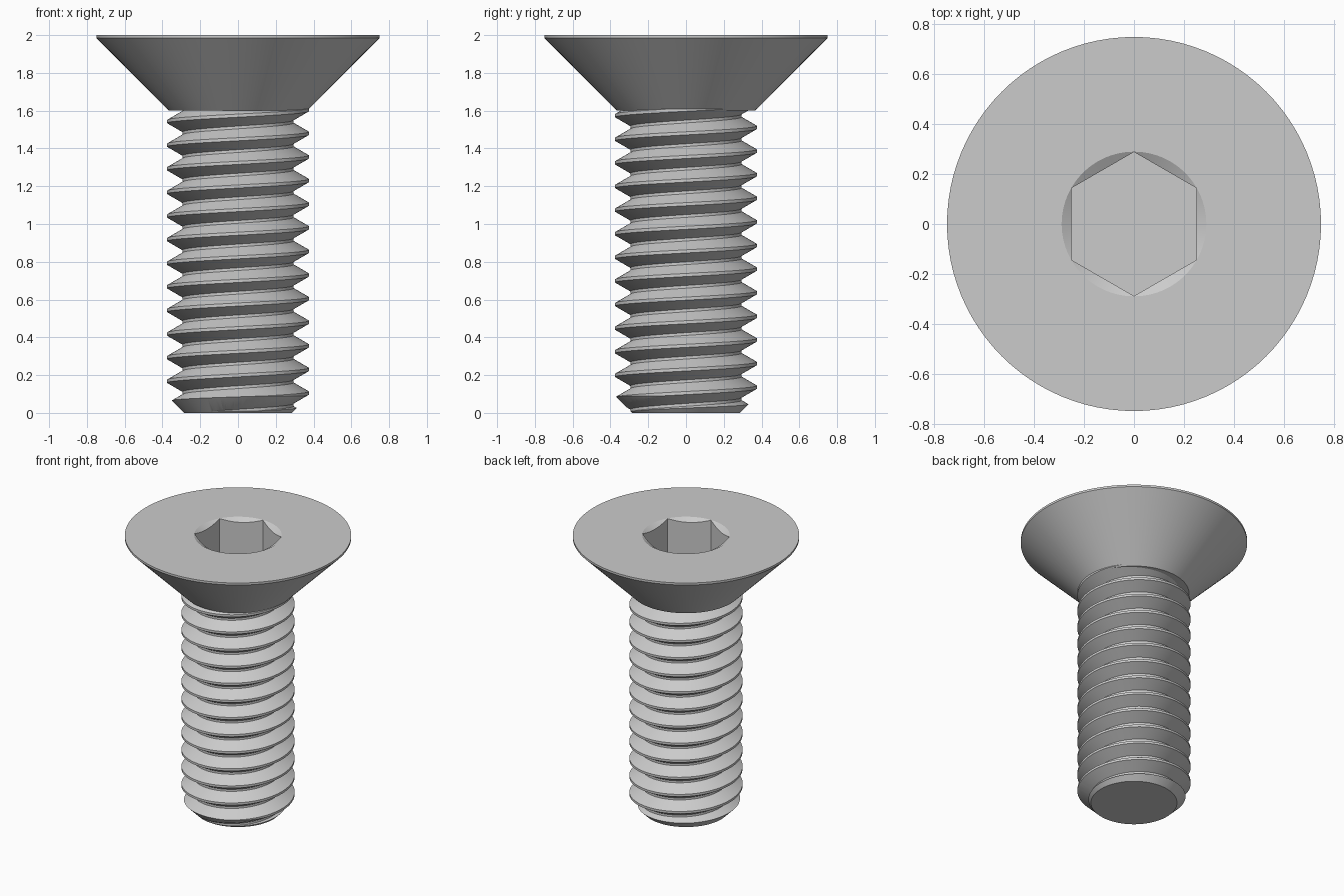
import bpy, bmesh, math

if "Cube" in bpy.data.objects:
    bpy.data.objects.remove(bpy.data.objects["Cube"], do_unlink=True)

SEG = 96
steel = bpy.data.materials.new("grey steel")
steel.use_nodes = True
colour = (0.6, 0.6, 0.6, 1)
steel.diffuse_color = colour
steel.node_tree.nodes["Principled BSDF"].inputs["Base Color"].default_value = colour


def make_object(name, bm):
    bmesh.ops.recalc_face_normals(bm, faces=bm.faces)
    mesh = bpy.data.meshes.new(name)
    bm.to_mesh(mesh)
    bm.free()
    mesh.materials.append(steel)
    obj = bpy.data.objects.new(name, mesh)
    bpy.context.collection.objects.link(obj)
    return obj


def lathe(name, profile, sides=SEG, turn=0.0):
    """Closed solid of revolution from (radius, height) pairs."""
    bm = bmesh.new()
    rings = []
    for r, z in profile:
        angles = [turn + math.tau * i / sides for i in range(sides)]
        rings.append([bm.verts.new((r * math.cos(a), r * math.sin(a), z)) for a in angles])
    for low, high in zip(rings, rings[1:]):
        for i in range(sides):
            j = (i + 1) % sides
            bm.faces.new((low[i], low[j], high[j], high[i]))
    bm.faces.new(rings[0])
    bm.faces.new(rings[-1])
    return make_object(name, bm)


def cut(obj, cutter, operation):
    """Apply a boolean and discard the cutter."""
    mod = obj.modifiers.new("cut", 'BOOLEAN')
    mod.operation, mod.solver, mod.object = operation, 'EXACT', cutter
    bpy.context.view_layer.objects.active = obj
    bpy.ops.object.modifier_apply(modifier=mod.name)
    bpy.data.objects.remove(cutter, do_unlink=True)


def smooth(obj):
    bpy.ops.object.select_all(action='DESELECT')
    obj.select_set(True)
    bpy.context.view_layer.objects.active = obj
    bpy.ops.object.shade_smooth_by_angle(angle=math.radians(25))


def helical_thread(name, pitch, crest_r, root_r, start, turns):
    """Right-handed thread, capped by a fan at each end."""
    half = pitch / 15
    flank = (crest_r - root_r) * math.tan(math.radians(30))
    section = [(crest_r, -half), (crest_r, half),
               (root_r, half + flank), (root_r, pitch - half - flank)]
    bm = bmesh.new()
    steps = []
    for i in range(SEG * turns + 1):
        a = math.tau * i / SEG
        lift = start + pitch * i / SEG
        steps.append([bm.verts.new((r * math.cos(a), r * math.sin(a), lift + z))
                      for r, z in section])
    # the fifth point of each step is the first point one turn higher
    columns = [steps[i] + [steps[i + SEG][0]] for i in range(SEG * (turns - 1) + 1)]
    for left, right in zip(columns, columns[1:]):
        for j in range(4):
            bm.faces.new((left[j], right[j], right[j + 1], left[j + 1]))
    bmesh.ops.delete(bm, geom=[v for v in bm.verts if not v.link_faces], context='VERTS')
    top = start + pitch * turns
    rim = [e for e in bm.edges if e.is_boundary]
    bottom_tip = bm.verts.new((0, 0, start - pitch))
    top_tip = bm.verts.new((0, 0, top + pitch))
    for e in rim:
        tip = top_tip if e.verts[0].co.z > (start + top) / 2 else bottom_tip
        bm.faces.new((e.verts[0], e.verts[1], tip))
    return make_object(name, bm)


# Threaded shank, trimmed to length with a chamfered tip
shank = helical_thread("threaded_shank", 0.125, 0.375, 0.294, -0.27, 17)
cut(shank, lathe("shank_envelope", [(0.285, 0), (0.4, 0.115), (0.4, 1.62)]), 'INTERSECT')
smooth(shank)

# Countersunk head with a narrow rim
head = lathe("countersunk_head", [(0.365, 1.6), (0.75, 1.985), (0.75, 2.0)])

# Hex socket with a shallow conical lead-in
hex_r = 0.5 / math.sqrt(3)
slope = math.tan(math.radians(30))
cut(head, lathe("socket_cutter", [(hex_r, 1.7), (hex_r, 2.1)], 6, math.pi / 6), 'DIFFERENCE')
cut(head, lathe("lead_in_cutter", [(0.1, 2 - 0.19 * slope), (0.39, 2 + 0.1 * slope)]),
    'DIFFERENCE')
smooth(head)
